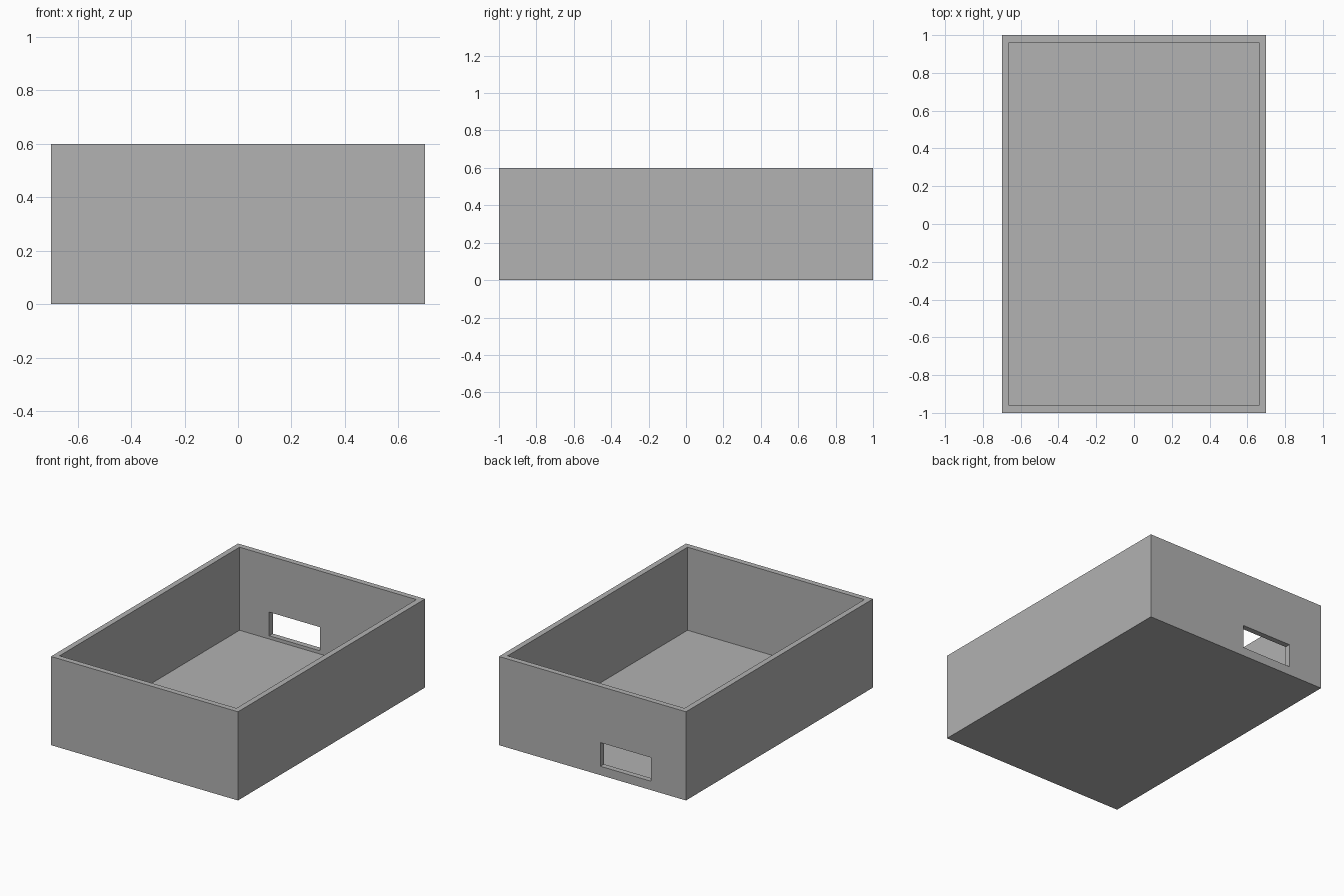
import bpy
from mathutils import Vector

default_cube = bpy.data.objects.get("Cube")
if default_cube:
    bpy.data.objects.remove(default_cube, do_unlink=True)

WIDTH, LENGTH, HEIGHT = 1.4, 2.0, 0.6
WALL = 0.038

grey = bpy.data.materials.new("plain grey")
grey.use_nodes = True
colour = (0.445, 0.445, 0.445, 1)
grey.diffuse_color = colour
grey.node_tree.nodes["Principled BSDF"].inputs["Base Color"].default_value = colour


def block(name, low, high):
    """Axis-aligned block between two opposite corners."""
    low, high = Vector(low), Vector(high)
    bpy.ops.mesh.primitive_cube_add(size=1, location=(low + high) / 2)
    obj = bpy.context.object
    obj.name = name
    obj.scale = high - low
    bpy.ops.object.transform_apply(location=False, rotation=False, scale=True)
    obj.data.materials.append(grey)
    return obj


def cut(target, cutter):
    """Subtract the cutter and remove it afterwards."""
    cutter.hide_render = True
    mod = target.modifiers.new("cut", 'BOOLEAN')
    mod.operation = 'DIFFERENCE'
    mod.solver = 'EXACT'
    mod.object = cutter
    bpy.context.view_layer.objects.active = target
    bpy.ops.object.modifier_apply(modifier=mod.name)
    bpy.data.objects.remove(cutter, do_unlink=True)


# Outer body of the open tray
x, y = WIDTH / 2, LENGTH / 2
tray = block("open_box", (-x, -y, 0), (x, y, HEIGHT))

# Hollow interior, open at the top
cut(tray, block("interior_cutter", (WALL - x, WALL - y, WALL),
                (x - WALL, y - WALL, HEIGHT + 0.2)))

# Rectangular slot through the back wall
cut(tray, block("slot_cutter", (-0.44, y - 0.1, 0.06), (-0.06, y + 0.1, 0.22)))
